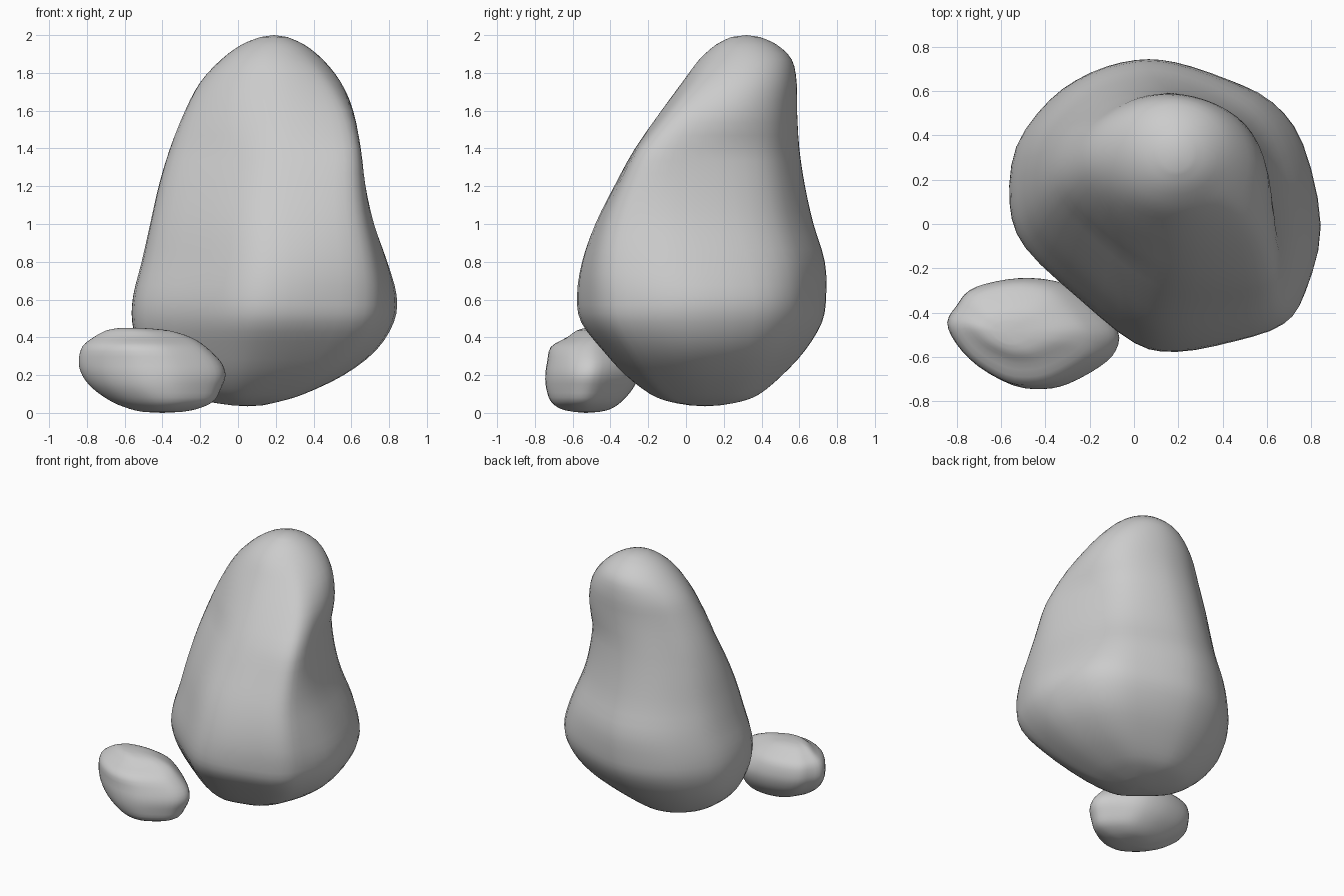
import bpy, bmesh, math

if "Cube" in bpy.data.objects:
    bpy.data.objects.remove(bpy.data.objects["Cube"])


def spline(p, q, r, s, t):
    # Catmull-Rom blend of four tuples
    return tuple(0.5 * (2*b + (c-a)*t + (2*a-5*b+4*c-d)*t*t + (3*b-a-3*c+d)*t**3)
                 for a, b, c, d in zip(p, q, r, s))


def smooth_loop(pts, n):
    k = len(pts)
    return [spline(pts[i-1], pts[i], pts[(i+1) % k], pts[(i+2) % k], j/n)
            for i in range(k) for j in range(n)]


def smooth_path(rows, n):
    last = len(rows) - 1
    out = [spline(rows[max(i-1, 0)], rows[i], rows[i+1], rows[min(i+2, last)], j/n)
           for i in range(last) for j in range(n)]
    return out + [rows[-1]]


def unit(pts):
    # Fit an outline into the -1..1 square
    xs, ys = zip(*pts)
    cx, cy = (max(xs)+min(xs))/2, (max(ys)+min(ys))/2
    hx, hy = (max(xs)-min(xs))/2, (max(ys)-min(ys))/2
    return [((x-cx)/hx, (y-cy)/hy) for x, y in pts]


def mix(a, b, t):
    t = min(max(t, 0), 1)
    return [(p[0]+(q[0]-p[0])*t, p[1]+(q[1]-p[1])*t) for p, q in zip(a, b)]


def stone(name, rows, section, bottom, top):
    # Loft the sections through rows of (z, x min, x max, y min, y max)
    bm = bmesh.new()
    rings = []
    for z, x0, x1, y0, y1 in smooth_path(rows, 3):
        rings.append([bm.verts.new(((x0+x1)/2 + u*(x1-x0)/2, (y0+y1)/2 + v*(y1-y0)/2, z))
                      for u, v in unit(section(z))])
    n = len(rings[0])
    for a, b in zip(rings, rings[1:]):
        for i in range(n):
            bm.faces.new((a[i], a[(i+1) % n], b[(i+1) % n], b[i]))
    for ring, pole in ((rings[0], bottom), (rings[-1], top)):
        v = bm.verts.new(pole)
        for i in range(n):
            bm.faces.new((ring[i], ring[(i+1) % n], v))
    bmesh.ops.recalc_face_normals(bm, faces=bm.faces)
    for f in bm.faces:
        f.smooth = True
    me = bpy.data.meshes.new(name)
    bm.to_mesh(me)
    bm.free()
    bpy.context.collection.objects.link(bpy.data.objects.new(name, me))


# Tall leaning boulder: wide base outline, narrower upper outline, round tip
base = unit(smooth_loop([
    (0, .745), (.18, .735), (.42, .66), (.62, .56), (.76, .37), (.84, 0), (.77, -.3),
    (.67, -.44), (.45, -.52), (.19, -.57), (0, -.53), (-.25, -.33), (-.49, -.1),
    (-.56, .1), (-.53, .36), (-.38, .57), (-.2, .69)], 3))
upper = unit(smooth_loop([
    (.05, .6), (.2, .59), (.38, .52), (.5, .42), (.58, .25), (.64, 0), (.65, -.15),
    (.6, -.24), (.45, -.27), (.2, -.27), (.03, -.2), (-.15, -.06), (-.32, .1),
    (-.36, .25), (-.31, .4), (-.2, .5), (-.08, .57)], 3))
tip = [(u/math.hypot(u, v), v/math.hypot(u, v)) for u, v in upper]
boulder_rows = [
    (.04, -.03, .13, .02, .18), (.06, -.16, .22, -.09, .29), (.1, -.29, .35, -.19, .39),
    (.2, -.43, .56, -.32, .51), (.33, -.52, .73, -.44, .63), (.48, -.56, .825, -.555, .72),
    (.62, -.555, .84, -.577, .742), (.8, -.51, .79, -.55, .735), (1, -.465, .72, -.48, .675),
    (1.2, -.42, .675, -.38, .63), (1.4, -.36, .65, -.27, .6), (1.6, -.28, .61, -.13, .588),
    (1.75, -.2, .545, -.02, .586), (1.87, -.09, .45, .07, .56), (1.95, .02, .35, .16, .48),
    (1.99, .12, .26, .24, .39)]
stone("tall_boulder", boulder_rows,
      lambda z: mix(mix(base, upper, (z-.6)/.75), tip, (z-1.4)/.5),
      (.05, .1, .035), (.19, .32, 2.0))

# Small stone leaning at the front left
pebble = smooth_loop([
    (-.845, -.45), (-.8, -.37), (-.74, -.3), (-.62, -.26), (-.46, -.245), (-.3, -.275),
    (-.17, -.37), (-.07, -.48), (-.08, -.57), (-.15, -.64), (-.3, -.72), (-.42, -.745),
    (-.55, -.73), (-.7, -.65), (-.8, -.55)], 3)
stone("small_stone", [
    (.005, -.5, -.3, -.59, -.46), (.02, -.57, -.22, -.66, -.4), (.06, -.67, -.13, -.715, -.34),
    (.13, -.77, -.09, -.74, -.28), (.2, -.825, -.066, -.745, -.25), (.27, -.843, -.09, -.735, -.245),
    (.35, -.825, -.17, -.715, -.27), (.4, -.765, -.25, -.63, -.33), (.435, -.7, -.36, -.58, -.39),
    (.448, -.64, -.48, -.54, -.44)],
    lambda z: pebble, (-.4, -.53, 0), (-.57, -.49, .45))
